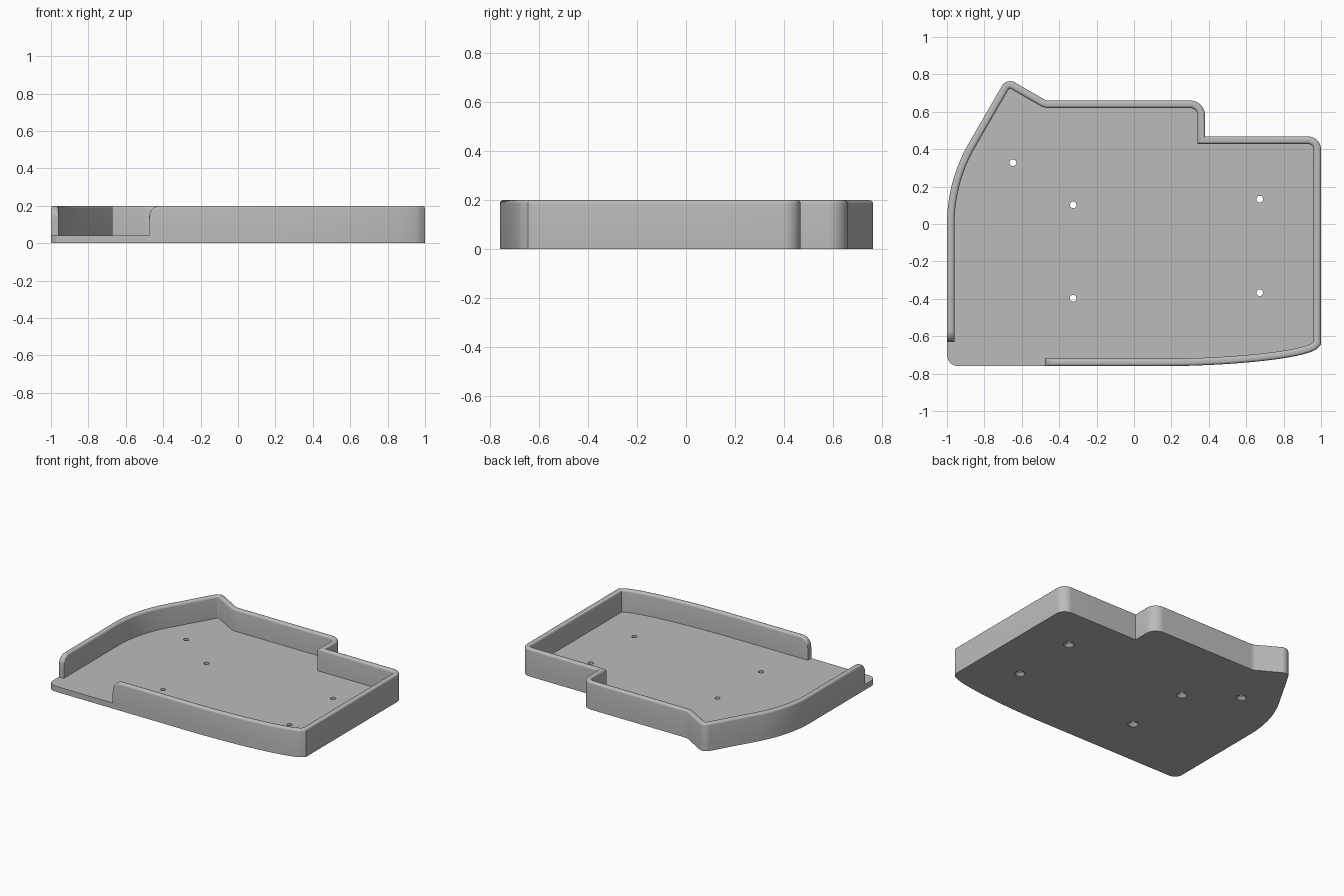
import bpy, bmesh, math
from mathutils import Vector

cube = bpy.data.objects.get("Cube")
if cube:
    bpy.data.objects.remove(cube, do_unlink=True)

FLOOR, TOP, WALL, RIM, END = 0.04, 0.20, 0.04, 0.015, 0.06

grey = bpy.data.materials.new("plain grey")
grey.use_nodes = True
grey.diffuse_color = (0.5, 0.5, 0.5, 1)
grey.node_tree.nodes["Principled BSDF"].inputs["Base Color"].default_value = grey.diffuse_color


def make_object(name, bm):
    bmesh.ops.recalc_face_normals(bm, faces=bm.faces)
    mesh = bpy.data.meshes.new(name)
    bm.to_mesh(mesh)
    bm.free()
    mesh.materials.append(grey)
    obj = bpy.data.objects.new(name, mesh)
    bpy.context.collection.objects.link(obj)
    return obj


def activate(obj):
    bpy.ops.object.select_all(action='DESELECT')
    obj.select_set(True)
    bpy.context.view_layer.objects.active = obj


def fillet(before, corner, after, radius):
    """Points of an arc that rounds one corner."""
    p = Vector(corner)
    u, v = (Vector(before) - p).normalized(), (Vector(after) - p).normalized()
    if radius == 0:
        return [p]
    half = u.angle(v) / 2
    centre = p + (u + v).normalized() * radius / math.sin(half)
    start = p + u * radius / math.tan(half) - centre
    turn = math.pi - 2 * half
    if u.x * v.y - u.y * v.x > 0:
        turn = -turn
    steps = max(6, int(abs(turn) / 0.12), int(radius * 16))
    points = []
    for i in range(steps + 1):
        a = turn * i / steps
        points.append(centre + Vector((start.x * math.cos(a) - start.y * math.sin(a),
                                       start.x * math.sin(a) + start.y * math.cos(a))))
    return points


def bezier(a, b, c, d, steps):
    a, b, c, d = map(Vector, (a, b, c, d))
    for i in range(steps + 1):
        t = i / steps
        yield a * (1-t)**3 + b * 3*t*(1-t)**2 + c * 3*t*t*(1-t) + d * t**3


# Outline corners, counter-clockwise: x, y, rounding radius
corners = [(p.x, p.y, 0) for p in
           bezier((0.2, -0.76), (0.55, -0.755), (0.9, -0.72), (0.975, -0.67), 20)]
corners += [(1, -0.645, 0), (1, 0.468, 0.07), (0.38, 0.468, 0), (0.38, 0.66, 0.08),
            (-0.47, 0.66, 0.06), (-0.681, 0.782, 0.05), (-1, 0.23, 0.86)]


def rounded(points, closed):
    result = []
    for i, (x, y, r) in enumerate(points):
        if not closed and i in (0, len(points) - 1):
            result.append(Vector((x, y)))
        else:
            result += fillet(points[i - 1][:2], (x, y), points[(i + 1) % len(points)][:2], r)
    return result


# Floor plate
bm = bmesh.new()
outline = rounded(corners + [(-1, -0.76, 0.06)], True)
face = bm.faces.new([bm.verts.new((p.x, p.y, 0)) for p in outline])
extruded = bmesh.ops.extrude_face_region(bm, geom=[face])
bmesh.ops.translate(bm, vec=(0, 0, FLOOR),
                    verts=[g for g in extruded["geom"] if isinstance(g, bmesh.types.BMVert)])
floor = make_object("floor_plate", bm)

# Screw holes, countersunk from below
bm = bmesh.new()
SIDES = 24
for x, y in [(-0.647, 0.328), (-0.325, 0.102), (-0.325, -0.397), (0.672, 0.133), (0.672, -0.367)]:
    rings = []
    for r, z in [(0.036, -0.02), (0.036, 0.004), (0.018, 0.022), (0.018, 0.06)]:
        rings.append([bm.verts.new((x + r * math.cos(math.tau * i / SIDES),
                                    y + r * math.sin(math.tau * i / SIDES), z))
                      for i in range(SIDES)])
    for low, high in zip(rings, rings[1:]):
        for i in range(SIDES):
            j = (i + 1) % SIDES
            bm.faces.new((low[i], low[j], high[j], high[i]))
    bm.faces.new(rings[0])
    bm.faces.new(rings[-1])
cutter = make_object("hole_cutter", bm)
cutter.hide_render = True
cut = floor.modifiers.new("holes", 'BOOLEAN')
cut.operation = 'DIFFERENCE'
cut.solver = 'EXACT'
cut.object = cutter
activate(floor)
bpy.ops.object.modifier_apply(modifier=cut.name)
bpy.data.objects.remove(cutter, do_unlink=True)

# Rim wall path, open at the front right corner, with rounded upper ends
path = rounded([(-0.475, -0.76, 0)] + corners + [(-1, -0.63, 0)], False)
angles = [math.pi / 2 * i / 8 for i in range(9)]
ease = [(END * (1 - math.cos(a)), TOP - END + END * math.sin(a)) for a in angles]
first, last = path[0], path[-1]
stations = [(first + Vector((d, 0)), h) for d, h in ease]
stations += [(p, TOP) for p in path[1:-1]]
stations += [(last + Vector((0, d)), h) for d, h in reversed(ease)]


def section(height):
    """Wall cross-section as inward offset and height."""
    arc = [math.pi / 2 * i / 5 for i in range(6)]
    outer = [(RIM * (1 - math.cos(a)), height - RIM + RIM * math.sin(a)) for a in arc]
    inner = [(WALL - d, z) for d, z in reversed(outer)]
    return [(0, FLOOR)] + outer + inner + [(WALL, FLOOR)]


bm = bmesh.new()
rings = []
for i, (p, height) in enumerate(stations):
    back = (p - stations[i - 1][0]).normalized() if i > 0 else None
    ahead = (stations[i + 1][0] - p).normalized() if i < len(stations) - 1 else back
    back = back or ahead
    n1, n2 = Vector((-back.y, back.x)), Vector((-ahead.y, ahead.x))
    miter = (n1 + n2) / (1 + n1.dot(n2))
    rings.append([bm.verts.new((p.x + miter.x * d, p.y + miter.y * d, z))
                  for d, z in section(height)])
for a, b in zip(rings, rings[1:]):
    for i in range(len(a)):
        j = (i + 1) % len(a)
        bm.faces.new((a[i], a[j], b[j], b[i]))
bm.faces.new(rings[0])
bm.faces.new(rings[-1])
wall = make_object("rim_wall", bm)

for obj in (floor, wall):
    activate(obj)
    bpy.ops.object.shade_smooth_by_angle(angle=math.radians(30))
